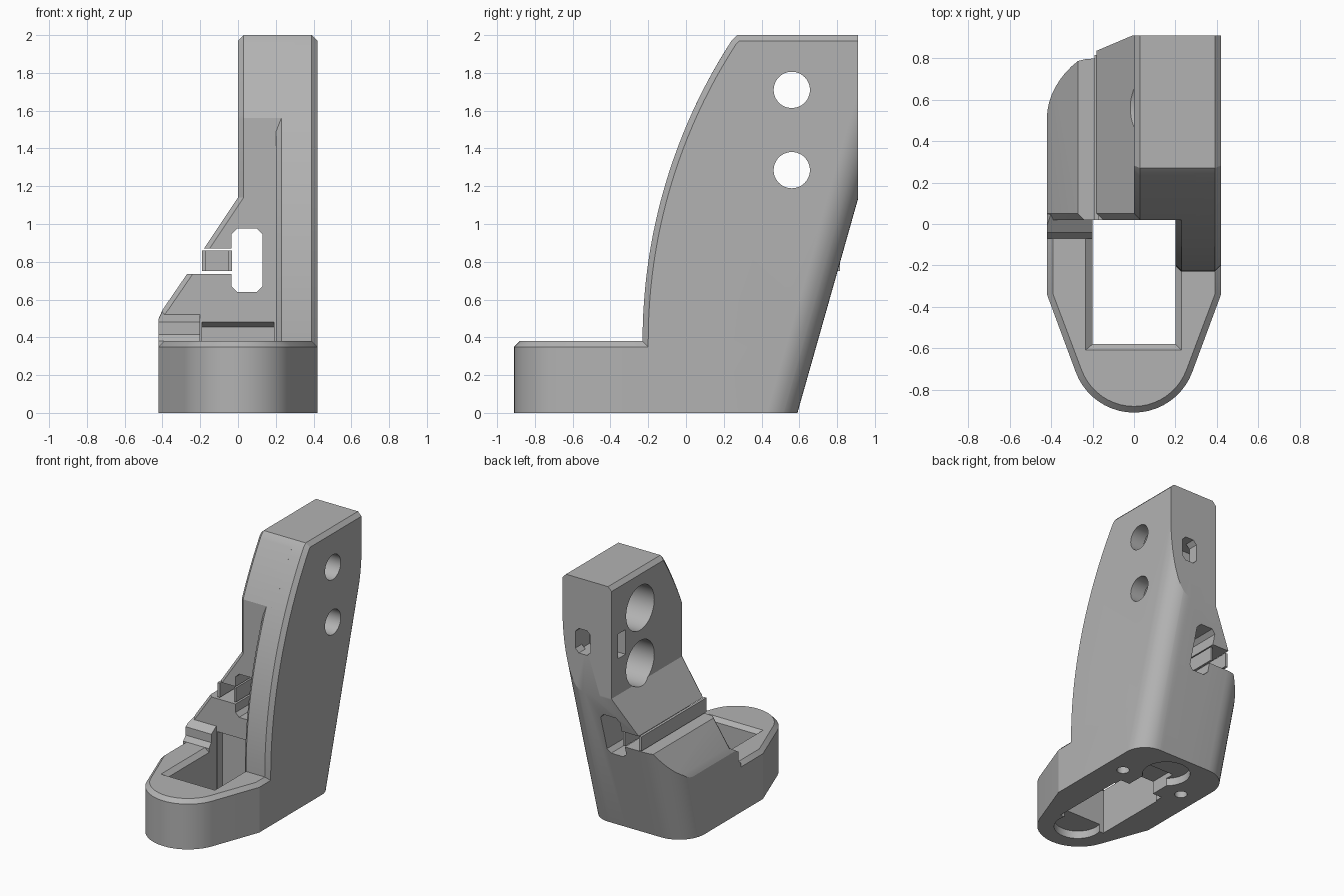
import bpy, bmesh
from math import sin, cos, pi, acos, asin, sqrt, atan2, radians

cube = bpy.data.objects.get("Cube")
if cube:
    bpy.data.objects.remove(cube)

grey = bpy.data.materials.new("plain grey")
grey.use_nodes = True
COLOUR = (0.45, 0.45, 0.45, 1)
grey.diffuse_color = COLOUR
grey.node_tree.nodes["Principled BSDF"].inputs["Base Color"].default_value = COLOUR


def loft(name, sections):
    """Solid skinned through matching closed sections, capped at both ends."""
    bm = bmesh.new()
    rings = [[bm.verts.new(p) for p in s] for s in sections]
    n = len(rings[0])
    for a, b in zip(rings, rings[1:]):
        for i in range(n):
            j = (i + 1) % n
            bm.faces.new((a[i], a[j], b[j], b[i]))
    bm.faces.new(rings[0])
    bm.faces.new(rings[-1])
    bmesh.ops.recalc_face_normals(bm, faces=bm.faces)
    mesh = bpy.data.meshes.new(name)
    bm.to_mesh(mesh)
    bm.free()
    mesh.materials.append(grey)
    ob = bpy.data.objects.new(name, mesh)
    bpy.context.collection.objects.link(ob)
    return ob


def along_x(pts, x):
    return [(x, a, b) for a, b in pts]


def along_y(pts, y):
    return [(a, y, b) for a, b in pts]


def along_z(pts, z):
    return [(a, b, z) for a, b in pts]


def rect(a0, a1, b0, b1):
    return [(a0, b0), (a1, b0), (a1, b1), (a0, b1)]


def box(name, x0, x1, y0, y1, z0, z1):
    r = rect(x0, x1, y0, y1)
    return loft(name, [along_z(r, z0), along_z(r, z1)])


def arc(cx, cy, r, a0, a1, n):
    return [(cx + r * cos(a0 + (a1 - a0) * i / n),
             cy + r * sin(a0 + (a1 - a0) * i / n)) for i in range(n + 1)]


def circle(cx, cy, r, n=48):
    return arc(cx, cy, r, 0, 2 * pi, n)[:-1]


def combine(target, other, operation):
    mod = target.modifiers.new(operation, "BOOLEAN")
    mod.operation, mod.solver, mod.object = operation, "EXACT", other
    bpy.context.view_layer.objects.active = target
    bpy.ops.object.modifier_apply(modifier=mod.name)
    bpy.data.objects.remove(other)


CH = 0.03      # chamfer width
TOP = 2.0
BACK = 0.91
LEAN = 0.283   # backward slope of the rear face


# Base: rounded nose plan, chamfered along the top
def base_plan(d):
    half = 0.42 - d
    right = [(half, 0.95), (half, -0.34)]
    nose = arc(0, -0.61, 0.30 - d, -0.355, -pi + 0.355, 20)
    return right + nose + [(-half, -0.34), (-half, 0.95)]


base = loft("bracket_body", [along_z(base_plan(0), 0), along_z(base_plan(0), 0.35),
                             along_z(base_plan(CH), 0.38)])
well = rect(-0.2, 0.2, -0.58, 0.02)
rim = rect(-0.235, 0.23, -0.61, 0.02)
combine(base, loft("well", [along_z(well, -0.1), along_z(well, 0.35),
                            along_z(rim, 0.381), along_z(rim, 0.6)]), "DIFFERENCE")


# Tower side profile: big front arc, flat top; d insets the front and top
def tower_profile(d, front):
    radius, cy, cz = 2.92, 2.69, 0.38
    r = radius - d
    end = asin((TOP - CH - cz) / radius)
    start = 0 if front < -0.2 else acos((cy - front - d) / r)
    curve = [(cy - r * cos(a), cz + r * sin(a))
             for a in (start + (end - start) * i / 24 for i in range(25))]
    return ([(BACK, 0), (curve[0][0], 0)] + curve
            + [(0.27 + d * 0.4, TOP - d), (BACK, TOP - d)])


outer, inset = tower_profile(0, -0.23), tower_profile(CH, -0.23)
pillar = loft("pillar", [along_x(inset, 0.2), along_x(outer, 0.23),
                         along_x(outer, 0.39), along_x(inset, 0.42)])
outer, inset = tower_profile(0, 0.02), tower_profile(CH, 0.02)
tower = loft("tower", [along_x(inset, 0), along_x(outer, CH), along_x(outer, 0.3)])


# Left shoulder: sloped front profile with an open slot
def shoulder_profile(d):
    return [(0.1, 0), (-0.42, 0), (-0.42 + d / 2, 0.5), (-0.40 + d, 0.545),
            (-0.27 + d, 0.735), (0.05, 0.735), (0.05, 0.87), (-0.18 + d, 0.87),
            (d, 1.14), (0.1, 1.14)]


shoulder = loft("shoulder", [along_y(shoulder_profile(CH), 0.02),
                             along_y(shoulder_profile(0), 0.05),
                             along_y(shoulder_profile(0), 0.95)])

# Step at the front of the shoulder
step_side = [(0.2, 0), (-0.07, 0), (-0.07, 0.38), (-0.04, 0.415),
             (-0.04, 0.48), (0.05, 0.54), (0.2, 0.54)]
step = loft("step", [along_x(step_side, -0.42), along_x(step_side, -0.2)])
trim = [(-0.5, 0.47), (-0.42, 0.5), (-0.40, 0.54), (-0.39, 0.6), (-0.5, 0.6)]
combine(step, loft("step_trim", [along_y(trim, -0.2), along_y(trim, 0.3)]), "DIFFERENCE")

for part in (pillar, tower, shoulder, step):
    combine(base, part, "UNION")


# Leaning rear face with rounded corners
def rear_plan(z):
    b, w, rl, rr = 0.59 + LEAN * z, 0.4205, 0.22, 0.17
    return ([(-w, -2), (w, -2)] + arc(w - rr, b - rr, rr, 0, pi / 2, 10)
            + arc(rl - w, b - rl, rl, pi / 2, pi, 10))


combine(base, loft("rear_envelope", [along_z(rear_plan(-0.1), -0.1),
                                     along_z(rear_plan(2.1), 2.1)]), "INTERSECT")
combine(base, box("rear_limit", -1, 1, -2, BACK, -1, 3), "INTERSECT")

# Bolt holes through the tower, counterbored from the left
for z in (1.71, 1.285):
    for r, x0, x1 in ((0.096, 0.2, 0.6), (0.172, -0.3, 0.3)):
        c = circle(0.56, z, r)
        combine(base, loft("bolt_hole", [along_x(c, x0), along_x(c, x1)]), "DIFFERENCE")

# Cable window running front to back
window = [(-0.005, 0.64), (0.1, 0.64), (0.13, 0.67), (0.13, 0.945),
          (0.1, 0.975), (-0.005, 0.975), (-0.035, 0.945), (-0.035, 0.67)]
combine(base, loft("window", [along_y(window, -0.15), along_y(window, 1.2)]), "DIFFERENCE")

# Strap passage from the rear face round to the left face
combine(base, box("strap_side", -0.1, 0.31, 0.74, 0.83, 1.42, 1.61), "DIFFERENCE")
strap = [(0.18, 1.45), (0.21, 1.42), (0.28, 1.42), (0.31, 1.45),
         (0.31, 1.58), (0.28, 1.61), (0.21, 1.61), (0.18, 1.58)]
combine(base, loft("strap_rear", [along_y(strap, 0.76), along_y(strap, 1.1)]), "DIFFERENCE")

# Recess under the well's back wall
low, high = rect(-0.19, 0.19, -0.02, 0.08), rect(-0.19, 0.19, -0.02, 0.025)
combine(base, loft("well_recess", [along_z(low, -0.1), along_z(low, 0.455),
                                   along_z(high, 0.48)]), "DIFFERENCE")

# Underside: two round pockets, a joining slot and two screw holes
for x, y, r, depth in ((0, -0.625, 0.17, 0.06), (0, 0.36, 0.17, 0.06),
                       (-0.27, 0.2, 0.045, 0.2), (0.27, 0.2, 0.045, 0.2)):
    c = circle(x, y, r)
    combine(base, loft("foot_pocket", [along_z(c, -0.1), along_z(c, depth)]), "DIFFERENCE")
combine(base, box("foot_slot", -0.11, 0.11, 0, 0.3, -0.1, 0.1), "DIFFERENCE")

# Thin support rib standing in the shoulder slot
rib = box("slot_rib", -0.19, -0.17, 0.02, 0.815, 0.75, 0.86)
combine(rib, box("rib_inner", -0.05, -0.033, 0.02, 0.815, 0.75, 0.86), "UNION")
combine(rib, box("rib_web", -0.18, -0.04, 0.3, 0.32, 0.75, 0.86), "UNION")

# Smooth the curved faces, keep the edges sharp
for ob in (base, rib):
    bpy.ops.object.select_all(action="DESELECT")
    ob.select_set(True)
    bpy.context.view_layer.objects.active = ob
    bpy.ops.object.shade_smooth_by_angle(angle=radians(20))
